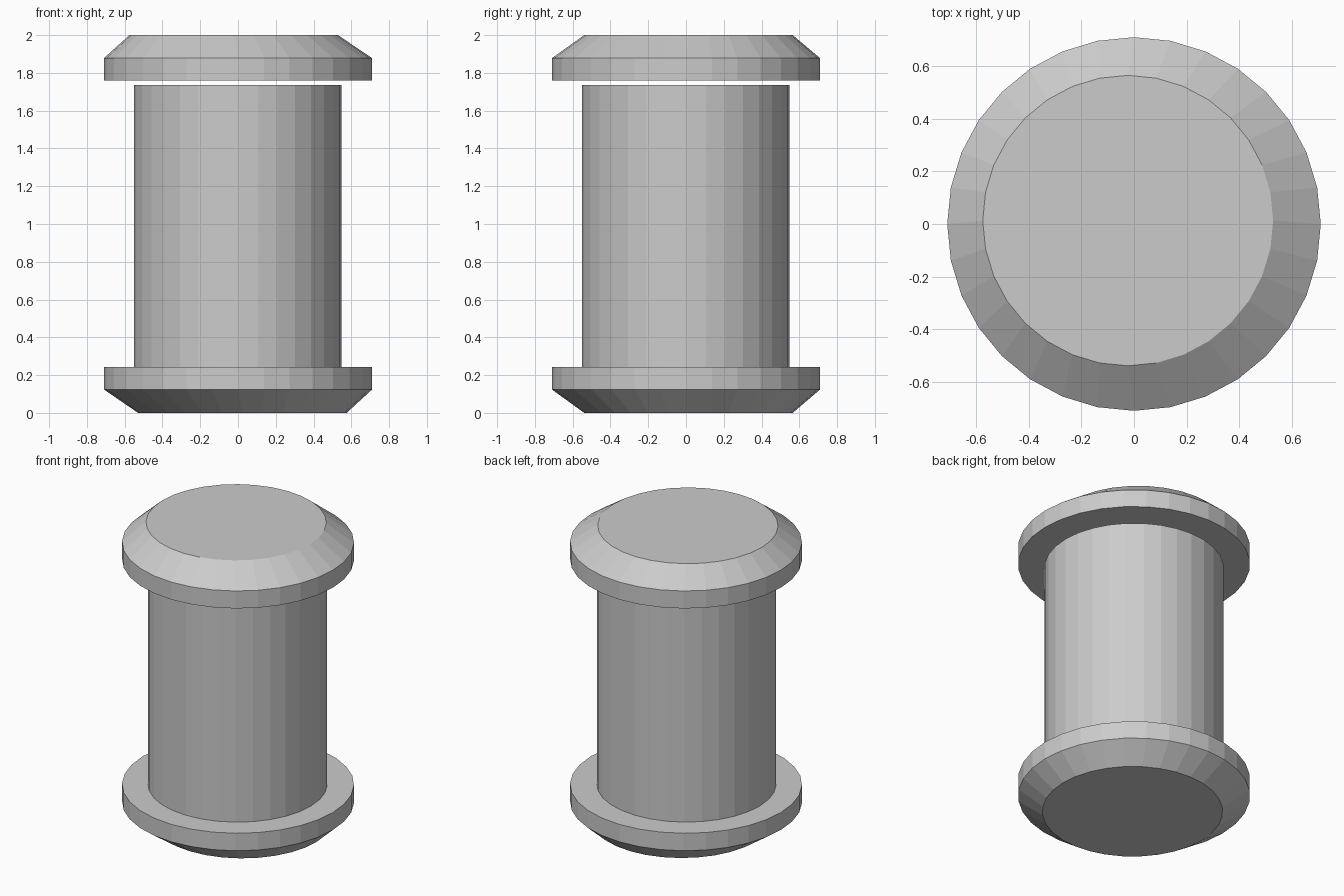
import bpy, bmesh
from math import cos, sin, tau

if "Cube" in bpy.data.objects:
    bpy.data.objects.remove(bpy.data.objects["Cube"])

SIDES = 32


def lathe(name, rings):
    """Closed solid from stacked rings (x, y, z, radius), listed bottom to top."""
    bm = bmesh.new()
    loops = [[bm.verts.new((x + r * cos(tau * i / SIDES), y + r * sin(tau * i / SIDES), z))
              for i in range(SIDES)] for x, y, z, r in rings]
    for low, high in zip(loops, loops[1:]):
        for i in range(SIDES):
            j = (i + 1) % SIDES
            bm.faces.new((low[i], low[j], high[j], high[i]))
    bm.faces.new(loops[0][::-1])
    bm.faces.new(loops[-1])
    mesh = bpy.data.meshes.new(name)
    bm.to_mesh(mesh)
    bm.free()
    obj = bpy.data.objects.new(name, mesh)
    bpy.context.collection.objects.link(obj)
    return obj


# Flanged end caps with a slightly off-centre bevelled face
lathe("bottom_cap", [(0.023, 0.013, 0, 0.552), (0, 0, 0.124, 0.71), (0, 0, 0.242, 0.71)])
lathe("top_cap", [(0, 0, 1.76, 0.71), (0, 0, 1.878, 0.71), (-0.023, 0.013, 2, 0.552)])

# Straight shaft, leaving a thin gap below the top cap
lathe("shaft", [(-0.002, -0.002, 0.235, 0.549), (-0.002, -0.002, 1.737, 0.549)])
